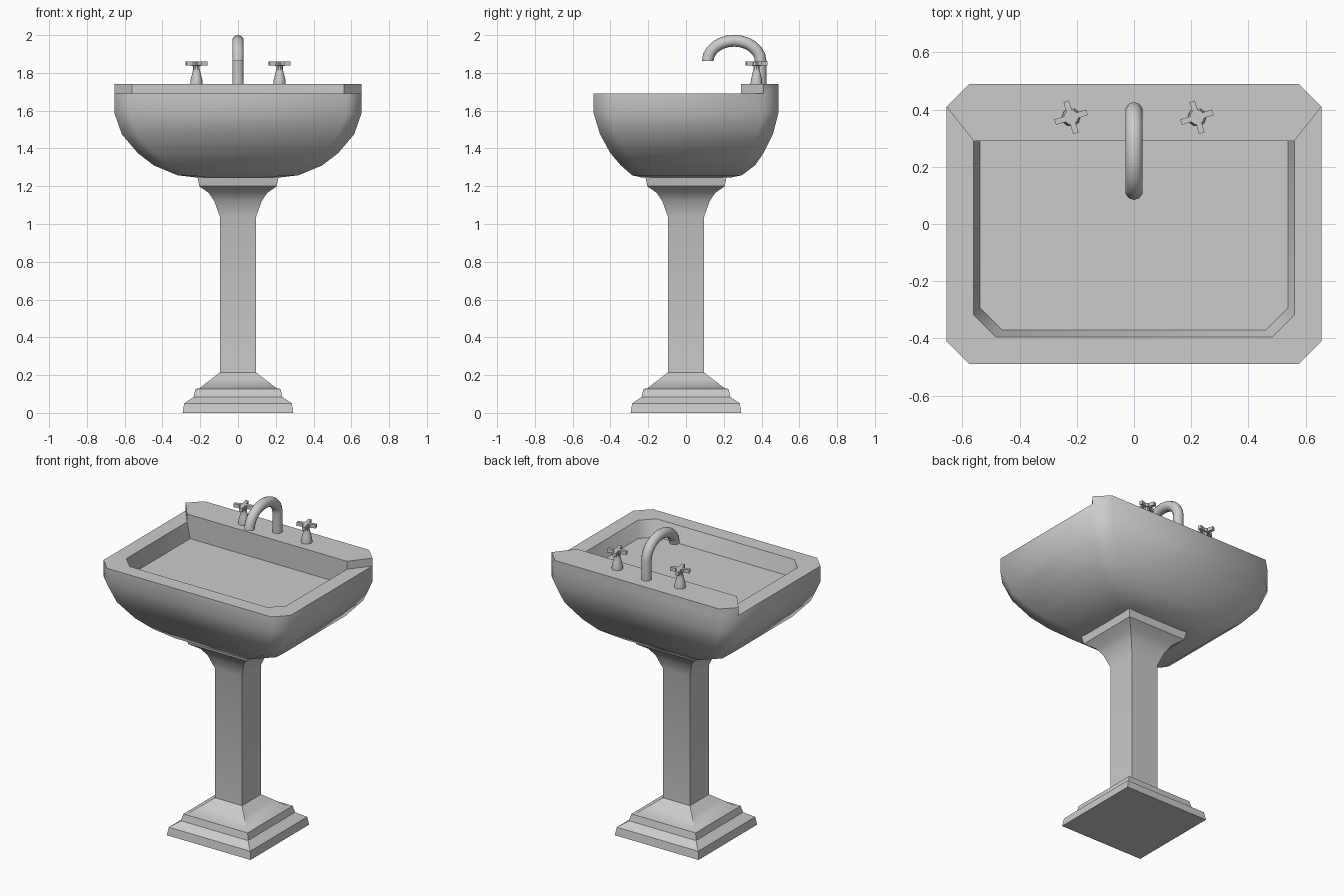
import bpy, bmesh, math
from mathutils import Matrix

if "Cube" in bpy.data.objects:
    bpy.data.objects.remove(bpy.data.objects["Cube"])

def finish(bm, name, angle=35):
    bmesh.ops.recalc_face_normals(bm, faces=bm.faces)
    me = bpy.data.meshes.new(name)
    bm.to_mesh(me)
    bm.free()
    ob = bpy.data.objects.new(name, me)
    bpy.context.collection.objects.link(ob)
    bpy.ops.object.select_all(action='DESELECT')
    ob.select_set(True)
    bpy.context.view_layer.objects.active = ob
    bpy.ops.object.shade_smooth_by_angle(angle=math.radians(angle))
    return ob

def loft(bm, rings, cap_end=True):
    vs = [[bm.verts.new(p) for p in r] for r in rings]
    n = len(vs[0])
    for a, b in zip(vs, vs[1:]):
        for i in range(n):
            j = (i + 1) % n
            bm.faces.new((a[i], a[j], b[j], b[i]))
    bm.faces.new(vs[0][::-1])
    if cap_end:
        bm.faces.new(vs[-1])
    return vs

def circle(cx, cy, z, r, n):
    return [(cx + r * math.cos(2 * math.pi * i / n), cy + r * math.sin(2 * math.pi * i / n), z) for i in range(n)]

# Square pedestal with stepped foot and flared neck
profile = [(.293, 0), (.285, .05), (.235, .085), (.225, .127), (.205, .13), (.14, .18), (.095, .215),
           (.095, 1.035), (.125, 1.12), (.155, 1.165), (.205, 1.2), (.215, 1.25)]
bm = bmesh.new()
loft(bm, [[(-h, -h, z), (h, -h, z), (h, h, z), (-h, h, z)] for h, z in profile])
finish(bm, "pedestal")

# Basin shell: z, half width, front y, back y, corner cut
levels = [(1.245, .21, -.23, .23, .06), (1.258, .32, -.285, .295, .08), (1.31, .445, -.345, .365, .09),
          (1.375, .53, -.40, .41, .09), (1.475, .615, -.455, .46, .085), (1.59, .655, -.49, .49, .08),
          (1.69, .655, -.49, .49, .08)]
bm = bmesh.new()
rings = loft(bm, [[(-h + c, f, z), (h - c, f, z), (h, f + c, z), (h, b - c, z),
                   (h - c, b, z), (-h + c, b, z), (-h, b - c, z), (-h, f + c, z)]
                  for z, h, f, b, c in levels], cap_end=False)
A, B, C, D, E, F, G, H = rings[-1]

# Rim opening and recessed floor
def opening(x, front, back, cut, z):
    return [bm.verts.new(p) for p in ((-x + cut, front, z), (x - cut, front, z), (x, front + cut, z),
                                      (x, back, z), (-x, back, z), (-x, front + cut, z))]
inner = opening(.56, -.395, .29, .078, 1.69)
low = opening(.538, -.37, .29, .078, 1.59)
a, b, c, d, g, h = inner
for f in ((A, B, b, a), (B, C, c, b), (C, D, d, c), (G, H, h, g), (H, A, a, h)):
    bm.faces.new(f)
for i in range(6):
    j = (i + 1) % 6
    bm.faces.new((inner[i], inner[j], low[j], low[i]))
floor = bm.faces.new(low)
floor.material_index = 1

# Raised tap deck along the back
base = [d, D, E, F, G, g]
top = [bm.verts.new((v.co.x, v.co.y, 1.74)) for v in base]
bm.faces.new(top)
for i in range(6):
    j = (i + 1) % 6
    bm.faces.new((base[i], base[j], top[j], top[i]))
basin = finish(bm, "basin", 46)
for name, v in (("basin_grey", .5), ("floor_light_grey", .8)):
    if v == .8:
        mat = bpy.data.materials.new(name)
        mat.diffuse_color = (v, v, v, 1)
        mat.use_nodes = True
        mat.node_tree.nodes["Principled BSDF"].inputs["Base Color"].default_value = mat.diffuse_color
        basin.data.materials.append(mat)
    else:
        basin.data.materials.append(None)

# Arched spout: straight riser, then half ellipse
path = [(.395, 1.735, 0.0)]
for i in range(13):
    t = math.pi * i / 12
    path.append((.255 + .14 * math.cos(t), 1.862 + .108 * math.sin(t),
                 math.atan2(.14 * math.sin(t), .108 * math.cos(t))))
bm = bmesh.new()
spout = []
for y, z, t in path:
    ring = []
    for k in range(10):
        u = 2 * math.pi * k / 10
        s = .031 * math.cos(u)
        ring.append((.031 * math.sin(u), y + s * math.cos(t), z + s * math.sin(t)))
    spout.append(ring)
loft(bm, spout)
finish(bm, "spout", 40)

# Two cross-head tap handles
for side, x in (("left", -.22), ("right", .22)):
    bm = bmesh.new()
    stem = [(.033, 1.735), (.031, 1.765), (.024, 1.79), (.017, 1.82), (.017, 1.836), (.026, 1.838), (.026, 1.858)]
    loft(bm, [circle(x, .373, z, r, 10) for r, z in stem])
    for k in range(2):
        m = (Matrix.Translation((x, .373, 1.849)) @ Matrix.Rotation(math.radians(17 + 90 * k), 4, 'Z')
             @ Matrix.Diagonal((.116, .02, .022, 1)))
        bmesh.ops.create_cube(bm, size=1, matrix=m)
    finish(bm, side + "_tap_handle")
